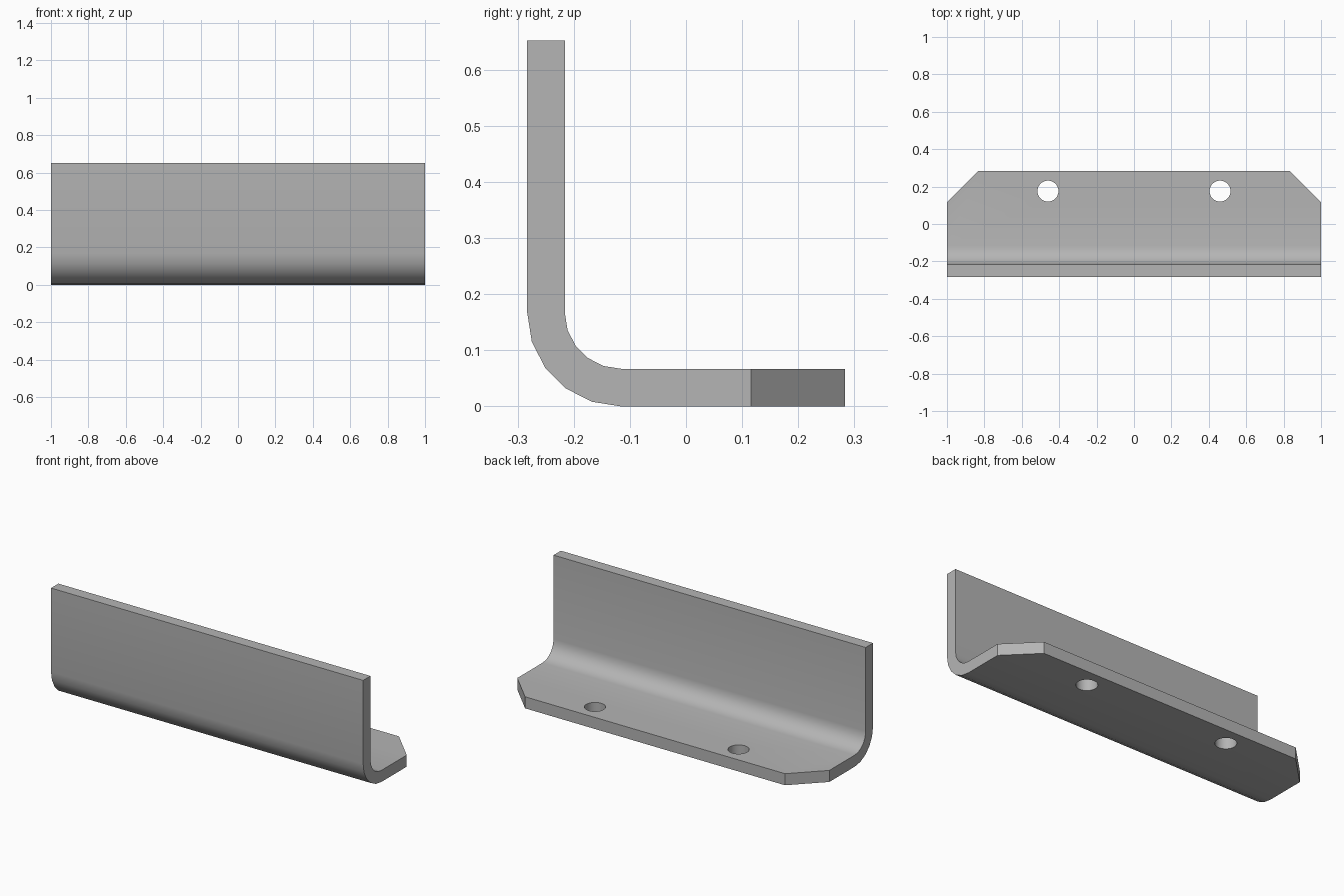
import bpy
import bmesh
from math import cos, sin, pi, radians
from mathutils import Vector

cube = bpy.data.objects.get("Cube")
if cube:
    bpy.data.objects.remove(cube, do_unlink=True)

HALF_LENGTH, HALF_DEPTH, HEIGHT = 1.0, 0.283, 0.652
THICK, OUTER_R, BEND_STEPS = 0.067, 0.167, 5
CHAMFER = 0.167
HOLE_X, HOLE_Y, HOLE_R = 0.46, 0.176, 0.056

steel = bpy.data.materials.new("grey steel")
steel.use_nodes = True
colour = (0.46, 0.46, 0.46, 1)
steel.diffuse_color = colour
steel.node_tree.nodes["Principled BSDF"].inputs["Base Color"].default_value = colour


def bend(radius):
    """Quarter arc from the upright down to the flat flange, as (y, z)."""
    angles = [pi + i * pi / 2 / BEND_STEPS for i in range(BEND_STEPS + 1)]
    return [(OUTER_R - HALF_DEPTH + radius * cos(a), OUTER_R + radius * sin(a))
            for a in angles]


# Bent L-shaped profile, extruded along the length
profile = [(-HALF_DEPTH, HEIGHT)] + bend(OUTER_R) + [(HALF_DEPTH, 0), (HALF_DEPTH, THICK)]
profile += bend(OUTER_R - THICK)[::-1] + [(THICK - HALF_DEPTH, HEIGHT)]
bm = bmesh.new()
end = bm.faces.new([bm.verts.new((-HALF_LENGTH, y, z)) for y, z in profile])
side = bmesh.ops.extrude_face_region(bm, geom=[end])
bmesh.ops.translate(bm, vec=(2 * HALF_LENGTH, 0, 0),
                    verts=[g for g in side["geom"] if isinstance(g, bmesh.types.BMVert)])

# Clipped rear corners of the flange
for sign in (-1, 1):
    cut = bmesh.ops.bisect_plane(
        bm, geom=bm.verts[:] + bm.edges[:] + bm.faces[:], clear_outer=True,
        plane_co=Vector((sign * HALF_LENGTH, HALF_DEPTH - CHAMFER, 0)),
        plane_no=Vector((sign, 1, 0)))
    bmesh.ops.holes_fill(bm, edges=[e for e in bm.edges if e.is_boundary], sides=0)
bmesh.ops.recalc_face_normals(bm, faces=bm.faces[:])

mesh = bpy.data.meshes.new("angle_bracket")
bm.to_mesh(mesh)
bm.free()
mesh.materials.append(steel)
bracket = bpy.data.objects.new("angle_bracket", mesh)
bpy.context.collection.objects.link(bracket)

# Two screw holes through the flange
for sign in (-1, 1):
    bpy.ops.mesh.primitive_cylinder_add(vertices=32, radius=HOLE_R, depth=4 * THICK,
                                        location=(sign * HOLE_X, HOLE_Y, THICK / 2))
    cutter = bpy.context.object
    cutter.name = "hole_cutter"
    cutter.hide_render = True
    cutter.data.materials.append(steel)
    bpy.ops.object.select_all(action="DESELECT")
    bpy.context.view_layer.objects.active = bracket
    bracket.select_set(True)
    hole = bracket.modifiers.new("screw_hole", "BOOLEAN")
    hole.operation = "DIFFERENCE"
    hole.solver = "EXACT"
    hole.object = cutter
    bpy.ops.object.modifier_apply(modifier=hole.name)
    bpy.data.objects.remove(cutter, do_unlink=True)

bpy.ops.object.shade_smooth_by_angle(angle=radians(30))
